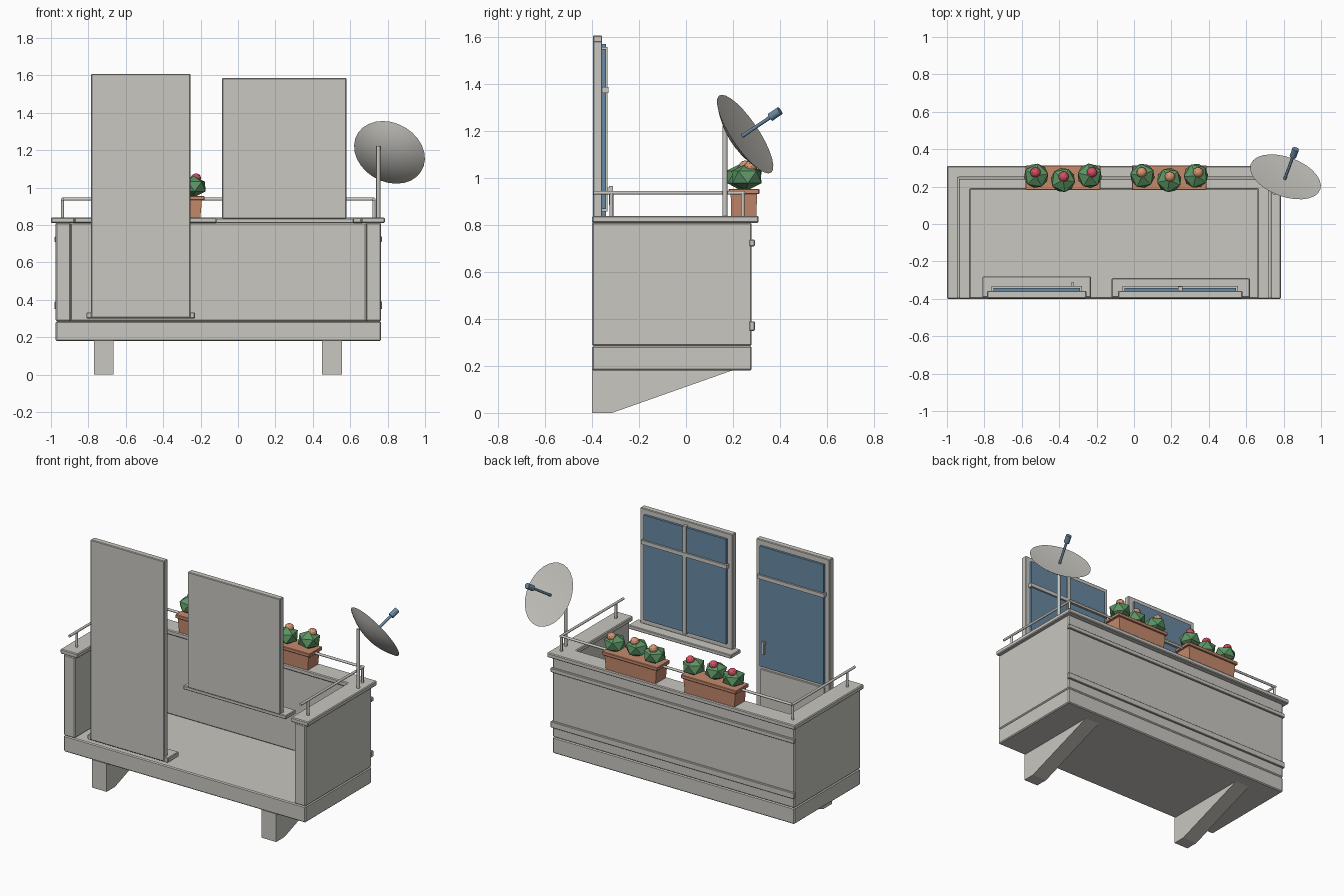
import bpy, bmesh, math, random
from mathutils import Vector, Matrix

if "Cube" in bpy.data.objects:
    bpy.data.objects.remove(bpy.data.objects["Cube"])
random.seed(4)


def material(name, rgb):
    m = bpy.data.materials.new(name)
    m.use_nodes = True
    m.diffuse_color = (*rgb, 1)
    m.node_tree.nodes["Principled BSDF"].inputs["Base Color"].default_value = (*rgb, 1)
    return m


STONE = material("warm grey", (0.58, 0.57, 0.53))
BLUE = material("slate blue", (0.14, 0.25, 0.36))
CLAY = material("terracotta", (0.56, 0.25, 0.15))
LEAF = material("leaf green", (0.11, 0.30, 0.13))
RED = material("rose red", (0.65, 0.08, 0.13))
ORANGE = material("soft orange", (0.68, 0.31, 0.17))


def finish(name, bm, mat, bevel=0.0, smooth=False):
    """Turn a bmesh into a named, coloured object."""
    bmesh.ops.recalc_face_normals(bm, faces=bm.faces)
    mesh = bpy.data.meshes.new(name)
    bm.to_mesh(mesh)
    bm.free()
    mesh.materials.append(mat)
    ob = bpy.data.objects.new(name, mesh)
    bpy.context.collection.objects.link(ob)
    if bevel:
        mod = ob.modifiers.new("edge bevel", 'BEVEL')
        mod.width = bevel
        mod.segments = 1
    if smooth:
        bpy.ops.object.select_all(action='DESELECT')
        ob.select_set(True)
        bpy.context.view_layer.objects.active = ob
        bpy.ops.object.shade_smooth_by_angle(angle=math.radians(40))
    return ob


def box(name, x, y, z, mat=STONE, bevel=0.0, taper=1.0):
    """Box from (min, max) ranges; taper scales the bottom."""
    bm = bmesh.new()
    bmesh.ops.create_cube(bm, size=1)
    for v in bm.verts:
        k = taper if v.co.z < 0 else 1.0
        v.co = Vector((sum(x) / 2 + v.co.x * k * (x[1] - x[0]),
                       sum(y) / 2 + v.co.y * k * (y[1] - y[0]),
                       sum(z) / 2 + v.co.z * (z[1] - z[0])))
    return finish(name, bm, mat, bevel)


def prism(name, points, offset, mat=STONE, bevel=0.0):
    """Extrude a polygon along an offset vector."""
    bm = bmesh.new()
    face = bm.faces.new([bm.verts.new(p) for p in points])
    ext = bmesh.ops.extrude_face_region(bm, geom=[face])
    verts = [g for g in ext["geom"] if isinstance(g, bmesh.types.BMVert)]
    bmesh.ops.translate(bm, vec=offset, verts=verts)
    return finish(name, bm, mat, bevel)


def rod(name, a, b, radius, mat=STONE):
    a, b = Vector(a), Vector(b)
    d = b - a
    bm = bmesh.new()
    turn = d.to_track_quat('Z', 'Y').to_matrix().to_4x4()
    bmesh.ops.create_cone(bm, cap_ends=True, segments=12, radius1=radius, radius2=radius,
                          depth=d.length, matrix=Matrix.Translation((a + b) / 2) @ turn)
    return finish(name, bm, mat, smooth=True)


def blob(name, centre, radius, height, mat, subdiv):
    bm = bmesh.new()
    spin = Matrix.Rotation(random.uniform(0, 6), 4, 'Z')
    bmesh.ops.create_icosphere(bm, subdivisions=subdiv, radius=1)
    bm.transform(Matrix.Translation(centre) @ Matrix.Diagonal((radius, radius, height, 1)) @ spin)
    return finish(name, bm, mat)


def u_shape(name, x0, x1, back, t, z0, z1, bevel):
    """Three-sided parapet plan, open to the front."""
    front = -0.4
    pts = [(x0, front), (x0 + t, front), (x0 + t, back - t), (x1 - t, back - t),
           (x1 - t, front), (x1, front), (x1, back), (x0, back)]
    return prism(name, [(px, py, z0) for px, py in pts], (0, 0, z1 - z0), STONE, bevel)


# Balcony body
box("floor_slab", (-0.975, 0.765), (-0.4, 0.28), (0.18, 0.285), bevel=0.006)
u_shape("parapet_wall", -0.975, 0.765, 0.28, 0.08, 0.285, 0.812, 0.006)
u_shape("parapet_cap", -1.0, 0.785, 0.31, 0.125, 0.81, 0.84, 0.005)
for name, z in (("lower_band", (0.35, 0.39)), ("upper_band", (0.71, 0.738))):
    box(name, (-0.981, 0.771), (0.27, 0.293), z, bevel=0.003)

# Support brackets
for side, x in (("right", -0.77), ("left", 0.45)):
    profile = [(-0.4, 0), (-0.315, 0), (0.2, 0.182), (-0.4, 0.182)]
    prism(side + "_bracket", [(x, y, z) for y, z in profile], (0.105, 0, 0))

# Railing
rail_z = 0.938
rod("back_rail", (-0.938, 0.245, rail_z), (0.727, 0.245, rail_z), 0.008)
for side, x in (("right", -0.938), ("left", 0.727)):
    rod(side + "_rail", (x, -0.395, rail_z), (x, 0.252, rail_z), 0.008)
    for place, y in (("front", -0.318), ("back", 0.242)):
        rod(f"{side}_{place}_rail_post", (x, y, 0.835), (x, y, rail_z), 0.008)


def opening(name, x, z, sill_x, sill_z, sill_y, glass_z):
    """Framed panel with sill, glass and transom on its balcony side."""
    box(name + "_frame", x, (-0.397, -0.357), z, bevel=0.004)
    box(name + "_sill", sill_x, (-0.392, sill_y), sill_z, bevel=0.004)
    box(name + "_glass", (x[0] + 0.035, x[1] - 0.035), (-0.36, -0.342), glass_z, BLUE)
    box(name + "_transom", (x[0] + 0.024, x[1] - 0.024), (-0.36, -0.331), (1.363, 1.388))


# Door
opening("door", (-0.785, -0.255), (0.305, 1.608), (-0.81, -0.23), (0.3, 0.332), -0.28,
        (0.79, 1.572))
box("door_lower_panel", (-0.75, -0.29), (-0.36, -0.35), (0.37, 0.77), bevel=0.003)
box("door_handle", (-0.338, -0.322), (-0.328, -0.312), (0.885, 0.968))
box("door_handle_stem", (-0.336, -0.324), (-0.345, -0.32), (0.945, 0.96))

# Window
opening("window", (-0.085, 0.58), (0.833, 1.585), (-0.12, 0.62), (0.81, 0.835), -0.29,
        (0.868, 1.55))
box("window_mullion", (0.235, 0.259), (-0.36, -0.334), (0.858, 1.56))

# Planters with shrubs and blossoms
for side, cx, bloom in (("right", -0.38, RED), ("left", 0.188, ORANGE)):
    box(side + "_planter", (cx - 0.188, cx + 0.188), (0.19, 0.303), (0.838, 0.945), CLAY,
        taper=0.95)
    box(side + "_planter_rim", (cx - 0.2, cx + 0.2), (0.182, 0.313), (0.932, 0.955), CLAY, 0.003)
    for i in (-1, 0, 1):
        x = cx + 0.143 * i
        y = 0.258 if i else 0.235
        blob(f"{side}_shrub_{i + 2}", (x, y, 1.005), 0.073, 0.058, LEAF, 1)
        blob(f"{side}_blossom_{i + 2}", (x + 0.008 * i + 0.004, y + 0.018, 1.05), 0.028, 0.026,
             bloom, 2)

# Satellite dish
rod("dish_pole", (0.75, 0.166, 0.835), (0.75, 0.166, 1.222), 0.011)
centre = Vector((0.81, 0.252, 1.188))
aim = Vector((0.29, 0.79, 0.53)).normalized()
R, depth = 0.198, 0.055
bm = bmesh.new()
steps = 6
profile = [(R * i / steps, depth * ((i / steps) ** 2 - 1)) for i in range(steps + 1)]
profile.append((0, -0.015))
verts = [bm.verts.new((r, 0, z)) for r, z in profile]
edges = [bm.edges.new(pair) for pair in zip(verts, verts[1:])]
bmesh.ops.spin(bm, geom=verts + edges, cent=(0, 0, 0), axis=(0, 0, 1),
               angle=math.tau, steps=28, use_duplicate=False)
bmesh.ops.remove_doubles(bm, verts=bm.verts, dist=0.0005)
bm.transform(Matrix.Translation(centre) @ aim.to_track_quat('Z', 'Y').to_matrix().to_4x4())
finish("dish_reflector", bm, STONE, smooth=True)
rod("dish_feed_arm", centre - aim * 0.02, centre + aim * 0.15, 0.008, BLUE)
rod("dish_feed_head", centre + aim * 0.135, centre + aim * 0.187, 0.018, BLUE)
